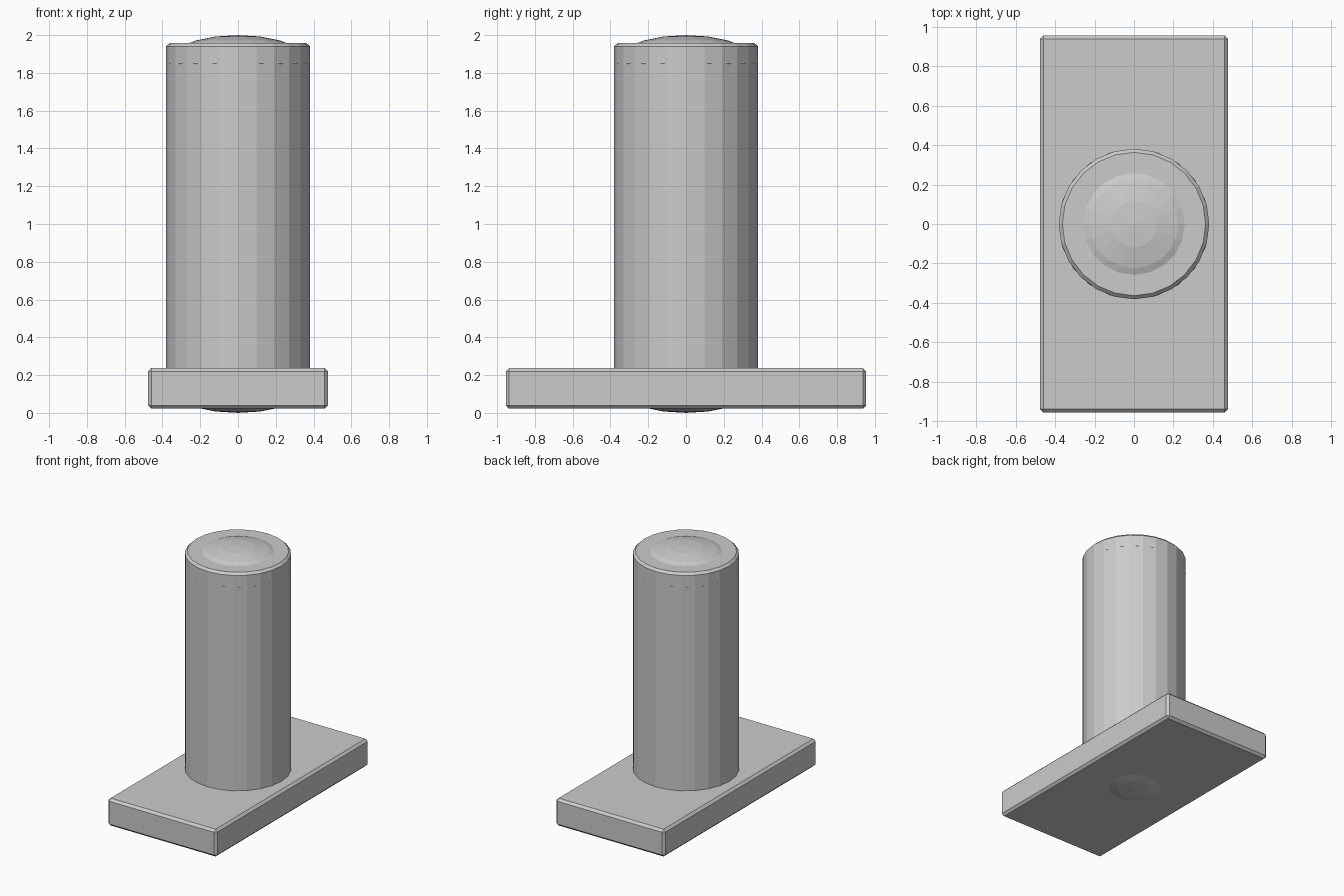
import bpy

if "Cube" in bpy.data.objects:
    bpy.data.objects.remove(bpy.data.objects["Cube"])


def finish(obj, name, bevel=0.0):
    """Name the part, apply its scale and add a one-step chamfer."""
    obj.name = name
    bpy.ops.object.transform_apply(location=False, rotation=False, scale=True)
    if bevel:
        mod = obj.modifiers.new("chamfer", 'BEVEL')
        mod.width = bevel
        mod.segments = 1
        mod.limit_method = 'ANGLE'
        mod.angle_limit = 0.7
    return obj


# Rectangular base plate
bpy.ops.mesh.primitive_cube_add(size=1, location=(0, 0, 0.13))
plate = bpy.context.object
plate.scale = (0.954, 1.908, 0.216)
finish(plate, "base_plate", 0.018)

# Upright post, 24 sides
bpy.ops.mesh.primitive_cylinder_add(vertices=24, radius=0.381, depth=1.916,
                                    location=(0, 0, 1.0))
finish(bpy.context.object, "post", 0.018)

# Flattened domes that show through the post top and the plate underside
for name, z in (("top_dome", 1.85), ("bottom_dome", 0.15)):
    bpy.ops.mesh.primitive_uv_sphere_add(segments=20, ring_count=10, radius=1,
                                         location=(0, 0, z))
    dome = bpy.context.object
    dome.scale = (0.381, 0.381, 0.15)
    finish(dome, name)
